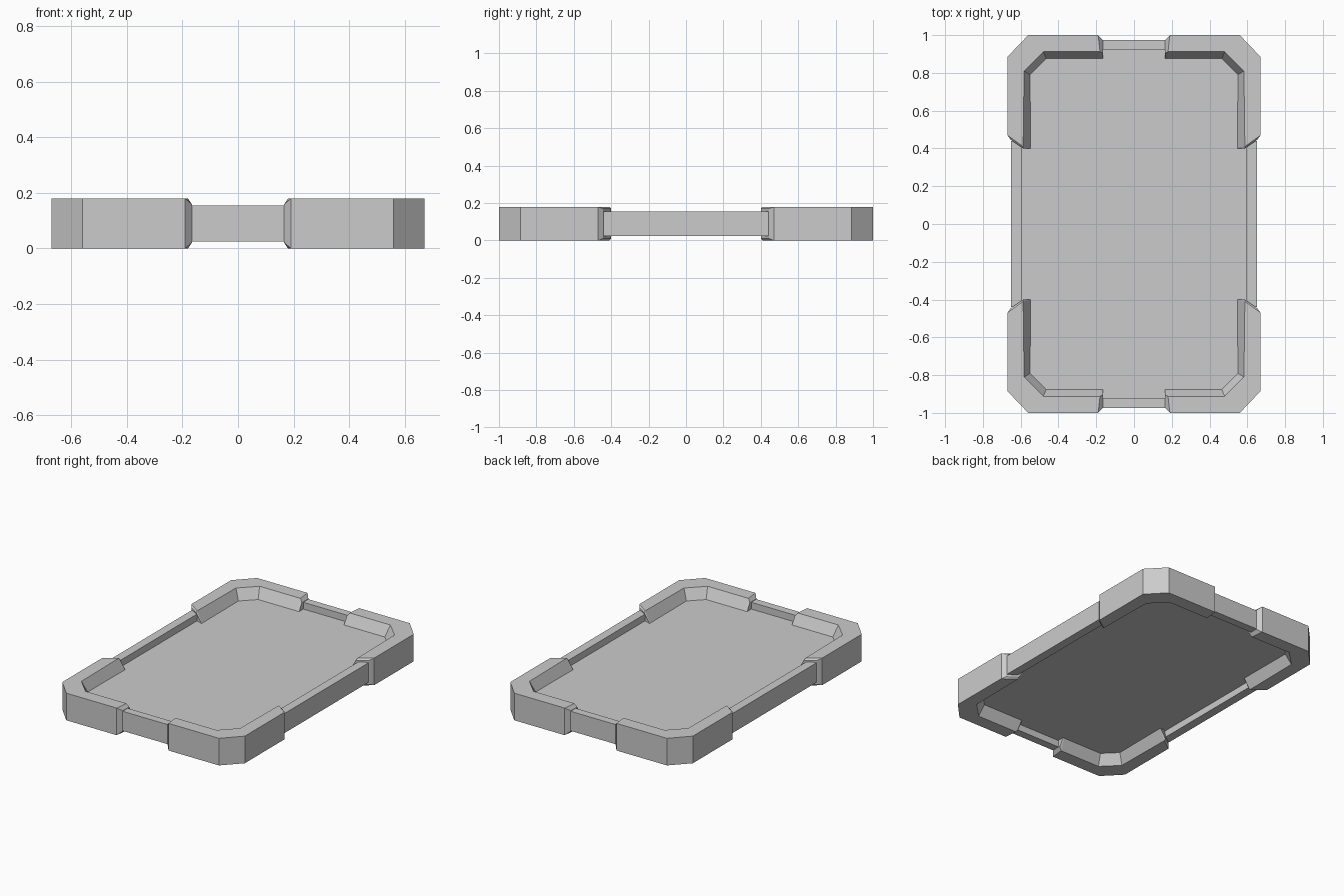
import bpy, bmesh

if "Cube" in bpy.data.objects:
    bpy.data.objects.remove(bpy.data.objects["Cube"])

H = 0.18                       # full frame height
PLATE_LO, PLATE_HI = 0.07, 0.11


def make_object(name, bm, mirror=(False, False)):
    bmesh.ops.recalc_face_normals(bm, faces=bm.faces)
    mesh = bpy.data.meshes.new(name)
    bm.to_mesh(mesh)
    bm.free()
    obj = bpy.data.objects.new(name, mesh)
    bpy.context.collection.objects.link(obj)
    if any(mirror):
        mod = obj.modifiers.new("Mirror", 'MIRROR')
        mod.use_axis = (mirror[0], mirror[1], False)
        mod.use_mirror_merge = False
    return obj


def box(name, lo, hi, mirror):
    bm = bmesh.new()
    bmesh.ops.create_cube(bm, size=1)
    for v in bm.verts:
        v.co = [(a + b) / 2 + c * (b - a) for a, b, c in zip(lo, hi, v.co)]
    return make_object(name, bm, mirror)


def section(bm, outer, inner, deep, inset=0.0):
    """One frame cross-section: flat outside, inside sloping to the plate."""
    ring = [(*outer, inset), (*outer, H - inset), (*inner, H - inset),
            (*deep, PLATE_HI), (*deep, PLATE_LO), (*inner, inset)]
    return [bm.verts.new(p) for p in ring]


# Corner brackets: section swept round a chamfered corner, tapered at the ends
bm = bmesh.new()
rings = [
    section(bm, (0.165, 0.973), (0.165, 0.905), (0.165, 0.875), 0.022),
    section(bm, (0.19, 1.0), (0.18, 0.912), (0.175, 0.875)),
    section(bm, (0.56, 1.0), (0.48, 0.912), (0.465, 0.875)),
    section(bm, (0.67, 0.885), (0.582, 0.81), (0.55, 0.79)),
    section(bm, (0.67, 0.47), (0.587, 0.41), (0.548, 0.405)),
    section(bm, (0.652, 0.445), (0.587, 0.40), (0.548, 0.40), 0.01),
]
for a, b in zip(rings, rings[1:]):
    for i in range(6):
        j = (i + 1) % 6
        bm.faces.new((a[i], a[j], b[j], b[i]))
bm.faces.new(rings[0])
bm.faces.new(rings[-1])
make_object("corner_brackets", bm, (True, True))

# Slimmer rails between the brackets
box("side_rails", (0.592, -0.44, 0.025), (0.65, 0.44, 0.155), (True, False))
box("end_rails", (-0.18, 0.92, 0.025), (0.18, 0.973, 0.155), (False, True))

# Recessed centre plate with chamfered corners
bm = bmesh.new()
px, py, c = 0.6, 0.93, 0.12
outline = [(px, py - c), (px - c, py), (c - px, py), (-px, py - c),
           (-px, c - py), (c - px, -py), (px - c, -py), (px, c - py)]
face = bm.faces.new([bm.verts.new((x, y, PLATE_LO)) for x, y in outline])
ext = bmesh.ops.extrude_face_region(bm, geom=[face], use_keep_orig=True)
for v in ext["geom"]:
    if isinstance(v, bmesh.types.BMVert):
        v.co.z = PLATE_HI
make_object("centre_plate", bm)
